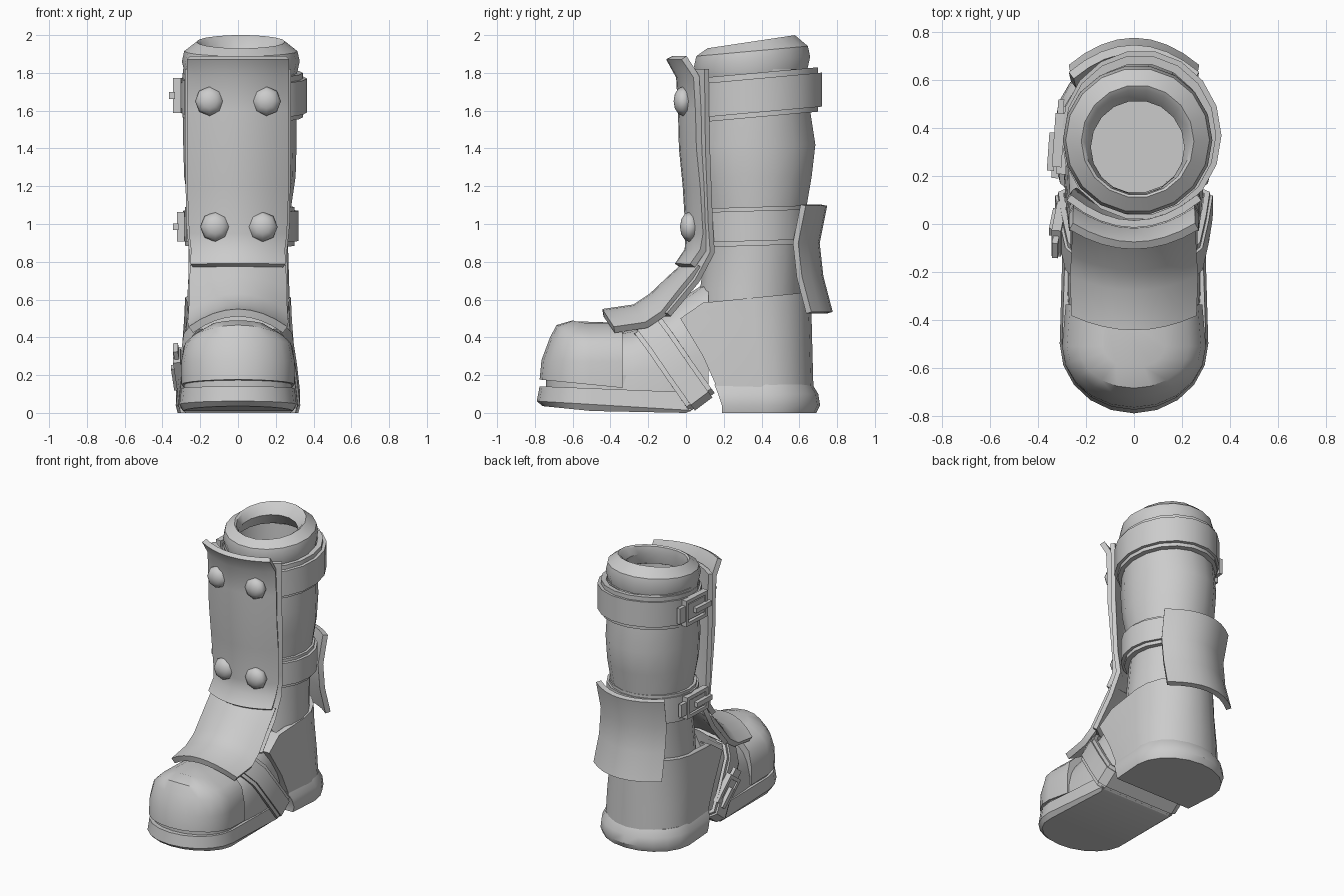
import bpy, bmesh
from math import sin, cos, pi, radians
from mathutils import Vector, Matrix

cube = bpy.data.objects.get("Cube")
if cube:
    bpy.data.objects.remove(cube)

GREY = (0.6, 0.6, 0.6, 1)
mat = bpy.data.materials.new("plain grey")
mat.use_nodes = True
mat.diffuse_color = GREY
mat.node_tree.nodes["Principled BSDF"].inputs["Base Color"].default_value = GREY


def finish(name, bm, angle=35, thick=0):
    bmesh.ops.recalc_face_normals(bm, faces=bm.faces)
    mesh = bpy.data.meshes.new(name)
    bm.to_mesh(mesh)
    bm.free()
    mesh.materials.append(mat)
    ob = bpy.data.objects.new(name, mesh)
    bpy.context.collection.objects.link(ob)
    bpy.ops.object.select_all(action="DESELECT")
    ob.select_set(True)
    bpy.context.view_layer.objects.active = ob
    if thick:
        mod = ob.modifiers.new("thickness", "SOLIDIFY")
        mod.thickness, mod.offset = thick, 0
        mod.use_even_offset = True
        bpy.ops.object.modifier_apply(modifier=mod.name)
    bpy.ops.object.shade_smooth_by_angle(angle=radians(angle))


def loft(name, rings, closed=True, caps=(True, True), wrap=False, thick=0, angle=35):
    """Skin a list of point rows; open rows make a sheet."""
    bm = bmesh.new()
    rows = [[bm.verts.new(p) for p in r] for r in rings]
    n = len(rows[0])
    pairs = list(zip(rows, rows[1:])) + ([(rows[-1], rows[0])] if wrap else [])
    for a, b in pairs:
        for i in range(n if closed else n - 1):
            j = (i + 1) % n
            bm.faces.new((a[i], a[j], b[j], b[i]))
    if closed and not wrap:
        for use, row in zip(caps, (rows[0], rows[-1])):
            if use:
                bm.faces.new(row)
    finish(name, bm, angle, thick)


def oval(z, cy, rx, ry, slope=0, cx=0.01, n=18):
    pts = [(cx + rx * cos(2 * pi * i / n), cy + ry * sin(2 * pi * i / n)) for i in range(n)]
    return [(x, y, z + slope * (y - cy)) for x, y in pts]


def dee(z, flat, mid, tip, hw, slope=0, droop=0, n=10):
    """D-shaped outline: straight at flat, rounded at tip, never below ground."""
    pts = [(hw * 0.95, flat)]
    pts += [(hw * cos(pi * i / n), mid + (tip - mid) * sin(pi * i / n)) for i in range(n + 1)]
    pts += [(-hw * 0.95, flat)]
    return [(x, y, max(0, z + slope * (y - mid) - droop * x * x)) for x, y in pts]


def bowed(cy, cz, hw, dy, dz=0, n=8):
    """Row across x whose ends are pushed by (dy, dz)."""
    ts = [2 * i / n - 1 for i in range(n + 1)]
    return [(hw * t, cy + dy * t * t, cz + dz * t * t) for t in ts]


# Soles
loft("front_sole", [dee(0.01, 0.0, -0.5, -0.76, 0.29, -0.1),
                    dee(0.045, 0.03, -0.5, -0.79, 0.31, -0.06),
                    dee(0.13, -0.03, -0.5, -0.775, 0.30, -0.04)])
loft("heel_sole", [dee(0, 0.19, 0.42, 0.69, 0.32), dee(0.04, 0.19, 0.42, 0.71, 0.33),
                   dee(0.10, 0.17, 0.42, 0.70, 0.325), dee(0.15, 0.15, 0.42, 0.67, 0.30)])

# Toe cap, with the welt below it, and middle of the foot
loft("toe_welt", [dee(0.10, -0.3, -0.5, -0.74, 0.285), dee(0.2, -0.3, -0.5, -0.74, 0.285)])
loft("toe_cap", [dee(z, -0.335, -0.51, tip, hw, slope, droop)
                 for z, tip, hw, slope, droop in (
                     (0.15, -0.775, 0.30, -0.1, 0), (0.28, -0.765, 0.30, 0, 0.1),
                     (0.40, -0.72, 0.28, 0, 0.4), (0.465, -0.685, 0.23, 0, 0.9),
                     (0.49, -0.60, 0.13, 0, 0.9))])


def arch(y, hw, top, n=12):
    pts = []
    for i in range(n + 1):
        c, s = cos(pi * i / n), sin(pi * i / n)
        x = hw * abs(c) ** 0.65 * (1 if c > 0 else -1)
        pts.append((x, y, 0.07 + (top - 0.07) * max(s, 0) ** 0.7))
    return pts


loft("midfoot", [arch(-0.42, 0.27, 0.41), arch(-0.28, 0.28, 0.44), arch(-0.14, 0.28, 0.51),
                 arch(0.0, 0.27, 0.62), arch(0.12, 0.25, 0.7)])

# Heel shell with a rim that rises to the back
loft("heel_shell", [dee(0.12, 0.17, 0.4, 0.675, 0.305), dee(0.3, 0.09, 0.38, 0.67, 0.30),
                    dee(0.5, -0.03, 0.36, 0.665, 0.285), dee(0.61, 0.09, 0.36, 0.66, 0.28, 0.1),
                    dee(0.61, 0.11, 0.36, 0.61, 0.24, 0.1)], caps=(True, False))

# Hollow leg: outside upward, then inside down to the floor
leg = [(0.4, 0.33, 0.265, 0.28), (0.65, 0.34, 0.262, 0.27), (0.88, 0.36, 0.255, 0.26),
       (1.08, 0.365, 0.27, 0.275), (1.25, 0.36, 0.295, 0.31), (1.42, 0.36, 0.30, 0.33),
       (1.58, 0.36, 0.30, 0.305), (1.82, 0.36, 0.30, 0.30), (1.82, 0.35, 0.26, 0.26),
       (1.0, 0.35, 0.22, 0.22), (0.2, 0.34, 0.21, 0.21)]
loft("leg_shaft", [oval(*r) for r in leg], caps=(False, True))

# Padded collar
loft("collar", [oval(z, y, r, r, s, 0.015) for z, y, r, s in (
    (1.79, 0.35, 0.295, 0.07), (1.86, 0.35, 0.312, 0.08), (1.915, 0.35, 0.30, 0.09),
    (1.965, 0.345, 0.235, 0.15), (1.955, 0.34, 0.22, 0.15), (1.90, 0.32, 0.195, 0.14),
    (1.82, 0.34, 0.23, 0.1))], wrap=True)


# Leg straps
def band(name, z0, z1, cy, rx, ry, slope, cx, t=0.035):
    loft(name, [oval(z0, cy, rx, ry, slope, cx), oval(z1, cy, rx, ry, slope, cx),
                oval(z1, cy, rx - t, ry - t, slope, cx),
                oval(z0, cy, rx - t, ry - t, slope, cx)], wrap=True)


band("upper_strap", 1.59, 1.77, 0.37, 0.335, 0.355, 0.09, 0.03)
band("upper_strap_lining", 1.565, 1.80, 0.37, 0.318, 0.335, 0.09, 0.025)
band("lower_strap", 0.91, 1.07, 0.355, 0.305, 0.30, 0.03, 0.015)
band("lower_strap_lining", 0.885, 1.09, 0.36, 0.29, 0.285, 0.03, 0.01)

# Tongue and shin guard
loft("tongue", [bowed(y, z, hw, 0.11) for z, y, hw in (
    (1.82, 0.0, 0.272), (1.4, 0.005, 0.272), (1.0, 0.02, 0.265), (0.85, 0.03, 0.25),
    (0.7, -0.05, 0.255), (0.52, -0.2, 0.258))], closed=False, thick=0.03)
loft("shin_guard", [bowed(y, z, hw, d) for z, y, hw, d in (
    (1.88, -0.09, 0.262, 0.08), (1.78, -0.035, 0.262, 0.09), (1.6, -0.025, 0.262, 0.09),
    (1.4, -0.02, 0.262, 0.09), (1.2, 0.0, 0.26, 0.09), (0.95, 0.015, 0.25, 0.09),
    (0.86, 0.01, 0.24, 0.08), (0.78, -0.045, 0.245, 0.08))], closed=False, thick=0.035)

# Arched instep plate
loft("instep_plate", [bowed(y, z, hw, 0.06, dz) for y, z, hw, dz in (
    (0.02, 0.80, 0.245, -0.03), (-0.08, 0.71, 0.247, -0.06), (-0.18, 0.615, 0.25, -0.09),
    (-0.27, 0.555, 0.255, -0.09), (-0.44, 0.53, 0.25, -0.09))], closed=False, thick=0.04)

# Flap behind the ankle
loft("back_flap", [bowed(y, z, hw, -0.11) for z, y, hw in (
    (1.1, 0.73, 0.262), (0.9, 0.69, 0.252), (0.72, 0.71, 0.252), (0.53, 0.76, 0.262))],
     closed=False, thick=0.035)

# Rivets
for name, x, y, z, r in (("upper_left", 0.15, -0.015, 1.65, 0.078), ("upper_right", -0.15, -0.015, 1.65, 0.078),
                         ("lower_left", 0.13, 0.02, 0.985, 0.08), ("lower_right", -0.12, 0.02, 0.985, 0.08)):
    bm = bmesh.new()
    bmesh.ops.create_uvsphere(bm, u_segments=8, v_segments=6, radius=r, matrix=Matrix.Translation(
        (x, y, z)) @ Matrix.Rotation(pi / 2, 4, "X") @ Matrix.Diagonal((1, 1, 0.65, 1)))
    finish("rivet_" + name, bm, 60)

# Slanted foot strap looping under the foot between the soles
half = [(0.2, -0.20, 0.46), (0.265, -0.14, 0.38), (0.29, -0.03, 0.22),
        (0.305, 0.065, 0.085), (0.27, 0.08, 0.065)]
path = [(-x, y, z) for x, y, z in reversed(half)] + [(0, -0.22, 0.475)] + half
path = [Vector(p) for p in path]
for name, w, t in (("foot_strap", 0.058, 0.045), ("foot_strap_lining", 0.082, 0.022)):
    side = Vector((0, 0.8, 0.6)) * w
    loft(name, [[p - side, p + side] for p in path], closed=False, wrap=True, thick=t)


# Buckles: a frame, a pin and a strap end on the right-hand side
def buckle(name, place, length, height):
    bm = bmesh.new()
    l, h, b = length / 2, height / 2, 0.025
    bars = [((0, 0, s * h), (0.04, length + b, b)) for s in (1, -1)]
    bars += [((0, s * l, 0), (0.04, b, height)) for s in (1, -1)]
    bars += [((-0.025, -l * 0.5, 0), (0.03, length * 0.8, 0.035)),
             ((0.0, l * 0.4, 0), (0.025, length * 1.3, height * 0.7))]
    for pos, size in bars:
        bmesh.ops.create_cube(bm, size=1, matrix=place @ Matrix.Translation(pos)
                              @ Matrix.Diagonal((*size, 1)))
    finish(name, bm)


def turned(pos, axis, deg):
    return Matrix.Translation(pos) @ Matrix.Rotation(radians(deg), 4, axis)


buckle("upper_buckle", turned((-0.315, 0.35, 1.68), "Z", -4), 0.2, 0.16)
buckle("lower_buckle", turned((-0.30, 0.32, 0.985), "Z", -2), 0.2, 0.13)
buckle("foot_buckle", turned((-0.312, -0.02, 0.225), "X", 127) @ Matrix.Rotation(radians(7), 4, "Z"), 0.18, 0.11)
